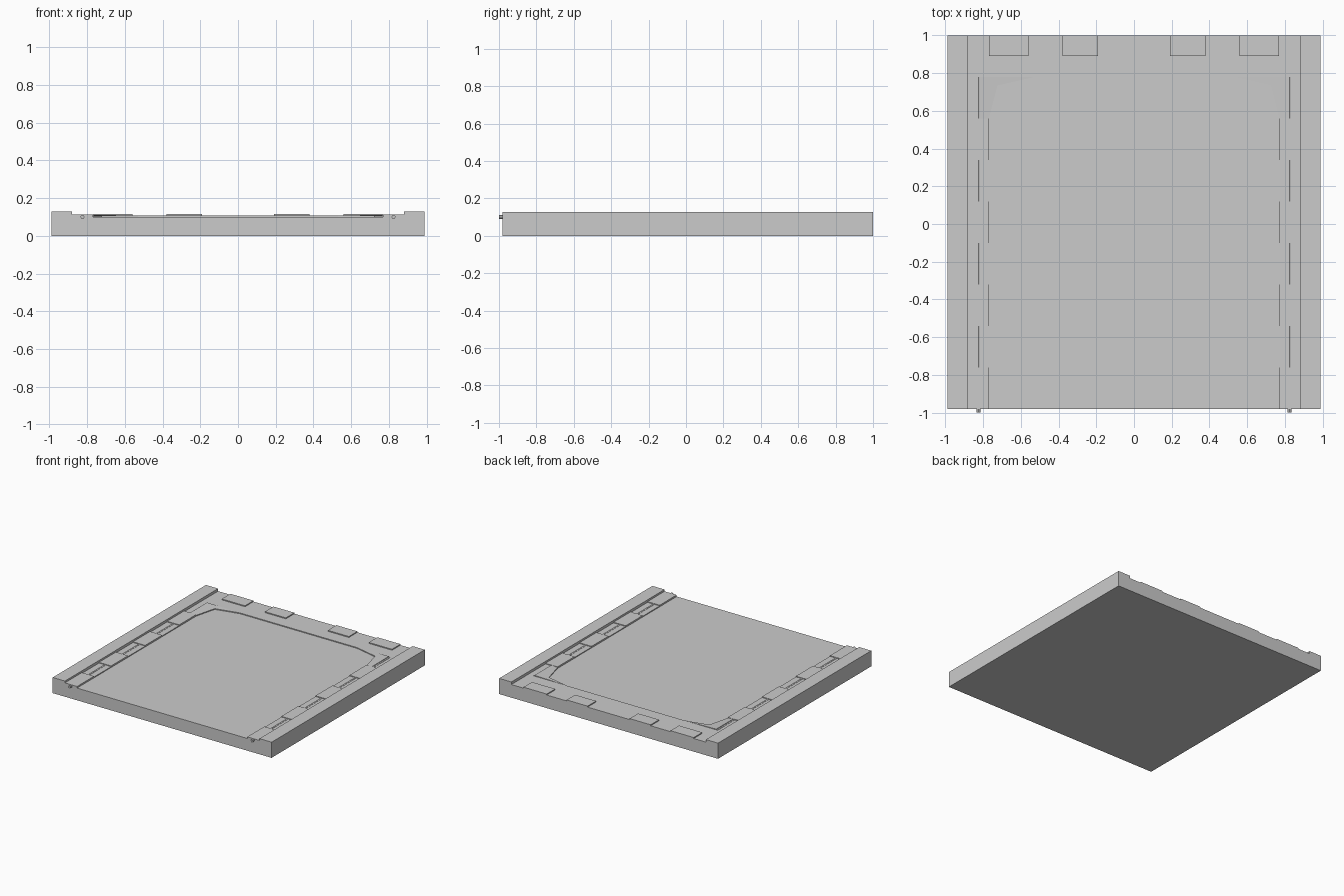
import bpy, bmesh, math

if "Cube" in bpy.data.objects:
    bpy.data.objects.remove(bpy.data.objects["Cube"])

ROAD, WALK, SLAB, RAIL = 0.10, 0.107, 0.115, 0.128


def mesh_object(name, bm):
    bmesh.ops.recalc_face_normals(bm, faces=bm.faces[:])
    me = bpy.data.meshes.new(name)
    bm.to_mesh(me)
    bm.free()
    ob = bpy.data.objects.new(name, me)
    bpy.context.collection.objects.link(ob)
    return ob


def prism(name, pts, z0, tops):
    """Closed column over a 2D outline; tops gives one height or one per corner."""
    if not isinstance(tops, (list, tuple)):
        tops = [tops] * len(pts)
    bm = bmesh.new()
    lo = [bm.verts.new((x, y, z0)) for x, y in pts]
    hi = [bm.verts.new((x, y, z)) for (x, y), z in zip(pts, tops)]
    bm.faces.new(lo[::-1])
    bm.faces.new(hi)
    for i in range(len(pts)):
        j = (i + 1) % len(pts)
        bm.faces.new((lo[i], lo[j], hi[j], hi[i]))
    return mesh_object(name, bm)


def box(name, x0, x1, y0, y1, z0, z1):
    return prism(name, [(x0, y0), (x1, y0), (x1, y1), (x0, y1)], z0, z1)


def pipe(name, x, y0, y1, z, r):
    bm = bmesh.new()
    bmesh.ops.create_cone(bm, cap_ends=True, segments=8, radius1=r, radius2=r, depth=y1 - y0)
    ob = mesh_object(name, bm)
    ob.rotation_euler = (math.pi / 2, 0, math.pi / 8 * 0)
    ob.location = (x, (y0 + y1) / 2, z)
    return ob


# Base block with the sunken floor as its top
box("base_block", -0.99, 0.99, -0.98, 1.0, 0, ROAD)

# Raised border across the back
box("back_border", -0.88, 0.88, 0.78, 1.0, ROAD, WALK)

# Raised slabs along the back edge
for s in (-1, 1):
    for a, b in ((0.19, 0.38), (0.56, 0.77)):
        x0, x1 = sorted((s * a, s * b))
        box("back_slab", x0, x1, 0.89, 1.0, WALK, SLAB)

for s in (-1, 1):
    # Outer side rail
    x0, x1 = sorted((s * 0.88, s * 0.99))
    box("side_rail", x0, x1, -0.98, 1.0, ROAD, RAIL)

    # Low side border
    x0, x1 = sorted((s * 0.77, s * 0.88))
    box("side_border", x0, x1, -0.98, 0.78, ROAD, WALK)

    # Alternating slabs covering the pipe
    for i in range(4):
        y = -0.98 + i * 0.44
        box("side_slab", x0, x1, y, y + 0.22, WALK, 0.113)

    # Pipe showing between the slabs and poking out at the front
    pipe("side_pipe", s * 0.825, -1.0, 0.78, 0.101, 0.0105)

    # Sloping corner fillet
    pts = [(0.82, 0.56), (0.82, 0.78), (0.53, 0.78), (0.725, 0.735), (0.77, 0.56)]
    prism("corner_fillet", [(s * x, y) for x, y in pts], ROAD,
          [0.113, 0.113, WALK, WALK, WALK])
